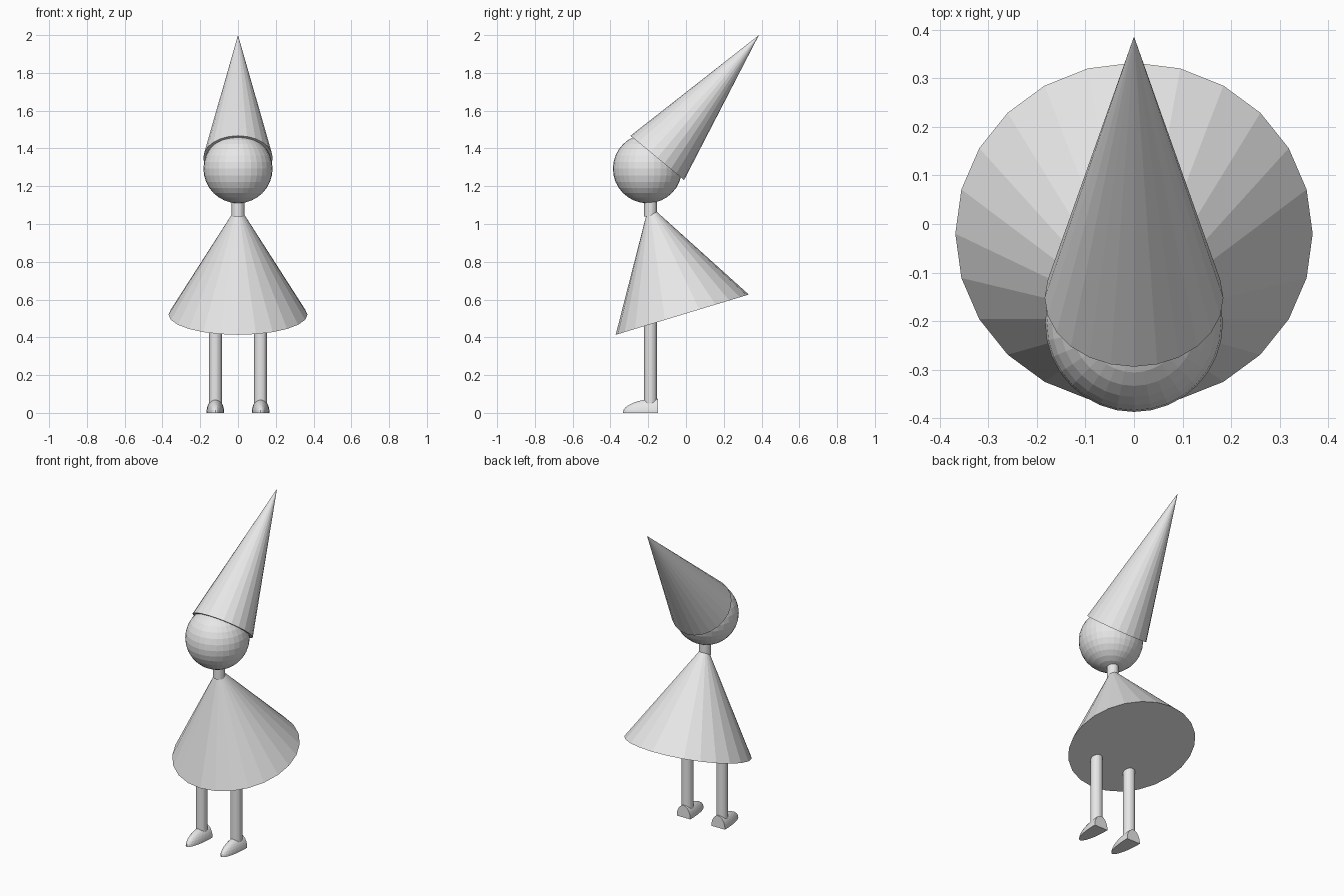
import bpy
import bmesh
from mathutils import Vector, Matrix

cube = bpy.data.objects.get("Cube")
if cube:
    bpy.data.objects.remove(cube, do_unlink=True)

grey = bpy.data.materials.new("light grey")
grey.use_nodes = True
colour = (0.8, 0.8, 0.8, 1)
grey.diffuse_color = colour
grey.node_tree.nodes["Principled BSDF"].inputs["Base Color"].default_value = colour


def finish(name, bm):
    mesh = bpy.data.meshes.new(name)
    bm.to_mesh(mesh)
    bm.free()
    mesh.materials.append(grey)
    obj = bpy.data.objects.new(name, mesh)
    bpy.context.collection.objects.link(obj)
    return obj


def tapered(name, start, end, r1, r2, sides=24):
    """Capped cone or cylinder running from start to end."""
    start, end = Vector(start), Vector(end)
    axis = end - start
    tilt = Vector((0, 0, 1)).rotation_difference(axis).to_matrix().to_4x4()
    bm = bmesh.new()
    bmesh.ops.create_cone(bm, cap_ends=True, segments=sides, radius1=r1, radius2=r2,
                          depth=axis.length,
                          matrix=Matrix.Translation((start + end) / 2) @ tilt)
    bmesh.ops.remove_doubles(bm, verts=bm.verts, dist=0.0001)
    return finish(name, bm)


def shoe(name, x):
    """Quarter ellipsoid with a flat sole and a flat heel."""
    bm = bmesh.new()
    bmesh.ops.create_uvsphere(bm, u_segments=32, v_segments=16, radius=1)
    for normal in ((0, 0, -1), (0, 1, 0)):
        cut = bmesh.ops.bisect_plane(bm, geom=bm.verts[:] + bm.edges[:] + bm.faces[:],
                                     plane_co=(0, 0, 0), plane_no=normal,
                                     dist=0.0001, clear_outer=True)
        rim = [e for e in bm.edges if e.is_boundary]
        bmesh.ops.holes_fill(bm, edges=rim, sides=0)
    bmesh.ops.recalc_face_normals(bm, faces=bm.faces)
    bmesh.ops.scale(bm, vec=(0.047, 0.188, 0.075), verts=bm.verts)
    bmesh.ops.translate(bm, vec=(x, -0.147, 0), verts=bm.verts)
    return finish(name, bm)


# Head
bm = bmesh.new()
bmesh.ops.create_uvsphere(bm, u_segments=32, v_segments=16, radius=0.183,
                          matrix=Matrix.Translation((0, -0.204, 1.293)))
finish("head", bm)

# Leaning hat, neck and tilted dress
tapered("hat", (0, -0.152, 1.35), (0, 0.386, 2.0), 0.184, 0)
tapered("neck", (0, -0.188, 1.04), (0, -0.188, 1.14), 0.034, 0.034)
tapered("dress", (0, -0.02, 0.52), (0, -0.196, 1.102), 0.368, 0)

# Legs and shoes
for side, x in (("left", 0.12), ("right", -0.12)):
    tapered(side + "_leg", (x, -0.188, 0.04), (x, -0.188, 0.6), 0.034, 0.034)
    shoe(side + "_shoe", x)
